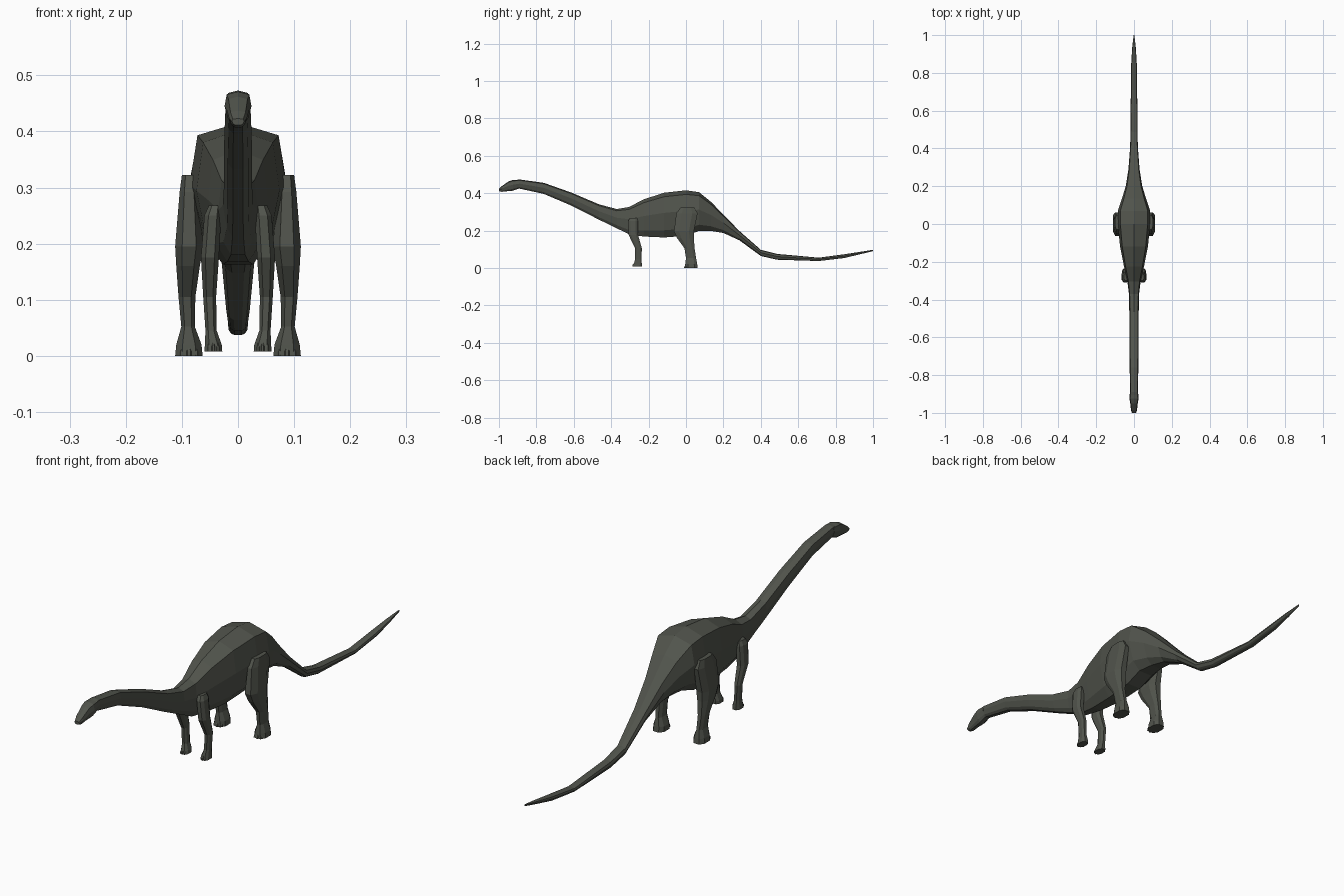
import bpy, bmesh, math

skin = bpy.data.materials.new("grey_green_skin")
skin.diffuse_color = (0.082, 0.088, 0.072, 1)


def loft(name, rings):
    """Skin a list of equal-sized rings and close both ends."""
    bm = bmesh.new()
    vs = [[bm.verts.new(p) for p in ring] for ring in rings]
    n = len(vs[0])
    for a, b in zip(vs, vs[1:]):
        for i in range(n):
            j = (i + 1) % n
            bm.faces.new((a[i], a[j], b[j], b[i]))
    bm.faces.new(vs[0])
    bm.faces.new(vs[-1])
    bmesh.ops.recalc_face_normals(bm, faces=bm.faces)
    me = bpy.data.meshes.new(name)
    bm.to_mesh(me)
    bm.free()
    me.materials.append(skin)
    ob = bpy.data.objects.new(name, me)
    bpy.context.collection.objects.link(ob)
    return ob


def body_ring(y, top, bottom, w):
    """Flat-backed cross-section with steep sides and a narrow belly."""
    half = [(0, 1), (0.84, 0.91), (1, 0.55), (0.74, 0.16), (0.36, 0)]
    pts = half + [(-x, t) for x, t in reversed(half[1:])]
    return [(x * w, y, bottom + (top - bottom) * t) for x, t in pts]


# neck, trunk and tail: y, top, bottom, half width
trunk = [
    (-0.93, 0.468, 0.420, 0.021), (-0.89, 0.473, 0.424, 0.021),
    (-0.76, 0.455, 0.396, 0.023), (-0.61, 0.402, 0.332, 0.025),
    (-0.465, 0.340, 0.258, 0.025), (-0.37, 0.315, 0.212, 0.027),
    (-0.305, 0.326, 0.180, 0.035), (-0.225, 0.367, 0.168, 0.053),
    (-0.118, 0.402, 0.163, 0.074), (0.0, 0.415, 0.172, 0.086),
    (0.07, 0.405, 0.198, 0.086), (0.134, 0.353, 0.198, 0.064),
    (0.20, 0.285, 0.187, 0.044), (0.285, 0.198, 0.148, 0.030),
    (0.40, 0.097, 0.064, 0.021), (0.487, 0.075, 0.044, 0.018),
    (0.71, 0.055, 0.037, 0.017), (0.845, 0.073, 0.053, 0.015),
    (0.93, 0.086, 0.073, 0.010), (1.0, 0.097, 0.090, 0.002)]
loft("body", [body_ring(*s) for s in trunk])

# head: wedge with a rounded snout
head = [(-1.0, 0.423, 0.411, 0.011), (-0.985, 0.437, 0.407, 0.016),
        (-0.95, 0.462, 0.411, 0.020), (-0.925, 0.471, 0.413, 0.024),
        (-0.89, 0.471, 0.426, 0.022)]
loft("head", [body_ring(*s) for s in head])


def leg_ring(x0, x1, y0, y1, z, slope=0.0):
    """Eight-sided horizontal slice of a leg."""
    cx, cy, rx, ry = (x0 + x1) / 2, (y0 + y1) / 2, (x1 - x0) / 2, (y1 - y0) / 2
    pts = [(1, .5), (.5, 1), (-.5, 1), (-1, .5), (-1, -.5), (-.5, -1), (.5, -1), (1, -.5)]
    return [(cx + rx * a, cy + ry * b, z + slope * b) for a, b in pts]


# leg slices from top to sole: inner x, outer x, front y, back y, z
hind = [(0.074, 0.100, -0.030, 0.045, 0.322), (0.070, 0.104, -0.052, 0.062, 0.292),
        (0.062, 0.112, -0.064, 0.042, 0.195), (0.068, 0.110, -0.048, 0.042, 0.160),
        (0.076, 0.106, -0.008, 0.046, 0.105), (0.077, 0.101, 0.000, 0.054, 0.052),
        (0.065, 0.110, -0.004, 0.060, 0.020), (0.063, 0.112, -0.006, 0.062, 0.0)]
fore = [(0.030, 0.052, -0.300, -0.262, 0.268), (0.030, 0.060, -0.310, -0.257, 0.250),
        (0.034, 0.066, -0.306, -0.256, 0.175), (0.039, 0.062, -0.272, -0.236, 0.105),
        (0.038, 0.058, -0.272, -0.238, 0.045), (0.029, 0.059, -0.280, -0.236, 0.020),
        (0.028, 0.060, -0.283, -0.236, 0.008)]


def mirrored(side, slices):
    return [[(side * x, y, z) for x, y, z in leg_ring(*s)] for s in slices]


for side, label in ((1, "right"), (-1, "left")):
    for kind, slices in (("hind", hind), ("front", fore)):
        loft(f"{kind}_leg_{label}", mirrored(side, slices))
        # three blunt toes along the front of the foot
        x0, x1, y0, _, z = slices[-1]
        w = (x1 - x0) / 4
        for i in range(3):
            c = x0 + w * (i + 1)
            h = 0.46 * w
            y = y0 + (0.004 if i != 1 else 0)
            toe = [(c - h, c + h, y - 0.004, y + 0.02, z),
                   (c - h, c + h, y - 0.003, y + 0.02, z + 0.008),
                   (c - h * .5, c + h * .5, y + 0.003, y + 0.02, z + 0.015)]
            loft(f"{kind}_toe_{label}_{i + 1}", mirrored(side, toe))
